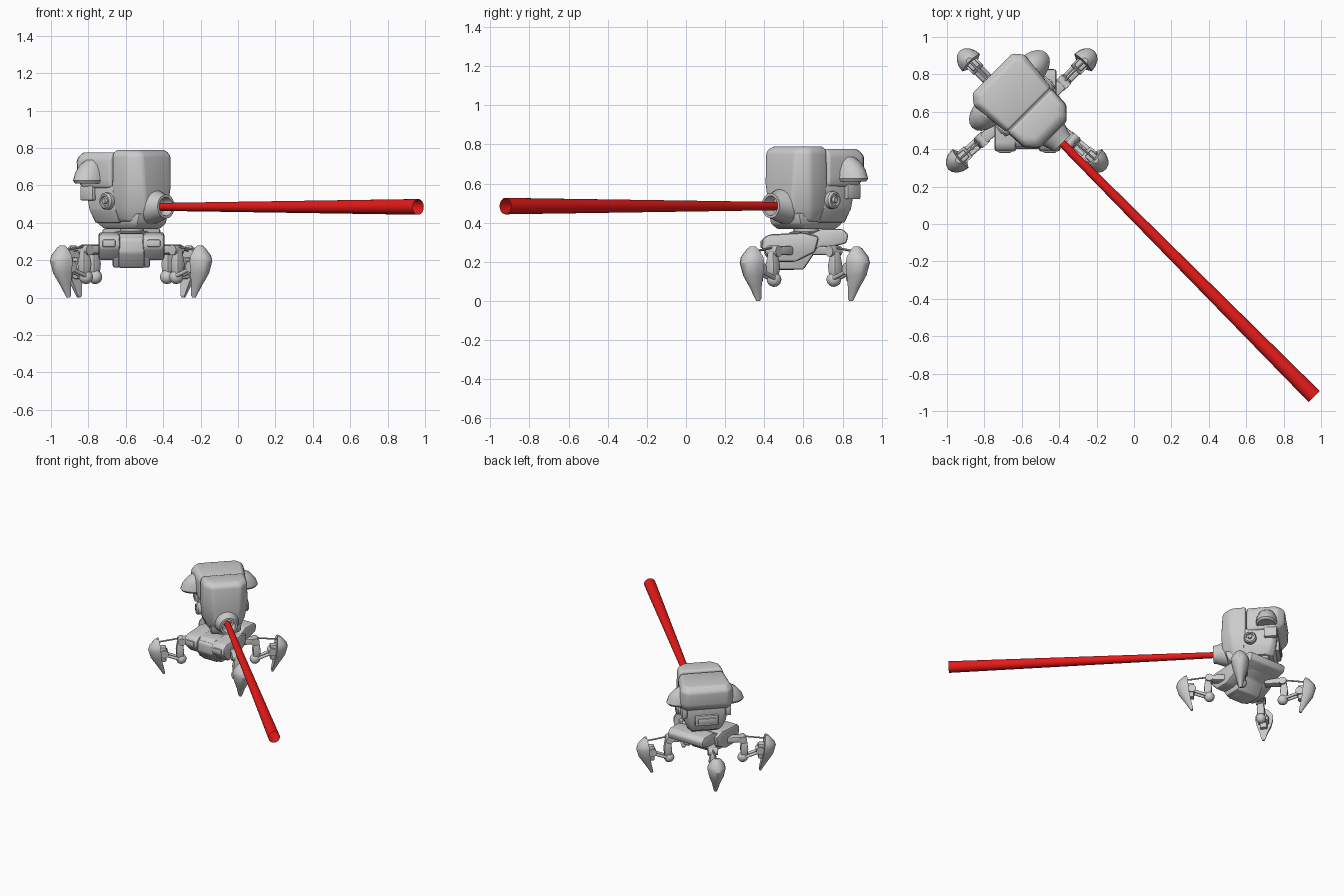
import bpy, bmesh
from math import sin, cos, pi, radians, atan2
from mathutils import Matrix, Vector

if "Cube" in bpy.data.objects:
    bpy.data.objects.remove(bpy.data.objects["Cube"])

CX, CY = -0.567, 0.615
HEAD = Matrix.Translation((CX, CY, 0)) @ Matrix.Rotation(radians(-45), 4, 'Z')  # x = forward
BASE = Matrix.Translation((-0.57, 0, 0))


def finish(name, bm, M, bevel=0, seg=2):
    bmesh.ops.recalc_face_normals(bm, faces=bm.faces)
    if bevel:
        edges = [e for e in bm.edges if len(e.link_faces) == 2 and e.calc_face_angle(0) > 0.3]
        bmesh.ops.bevel(bm, geom=edges, offset=bevel, segments=seg, profile=0.5,
                        affect='EDGES', clamp_overlap=True)
    bmesh.ops.transform(bm, matrix=M, verts=bm.verts)
    me = bpy.data.meshes.new(name)
    bm.to_mesh(me)
    bm.free()
    ob = bpy.data.objects.new(name, me)
    bpy.context.collection.objects.link(ob)
    return ob


def loft(name, rings, M, bevel=0, seg=2, closed=True, caps=True):
    """Skin a list of equal-length 3D rings."""
    bm = bmesh.new()
    vs = [[bm.verts.new(p) for p in r] for r in rings]
    n = len(rings[0])
    for a, b in zip(vs, vs[1:]):
        for i in range(n):
            j = (i + 1) % n
            bm.faces.new((a[i], a[j], b[j], b[i]))
    if caps:
        bm.faces.new(vs[0])
        bm.faces.new(vs[-1])
    return finish(name, bm, M, bevel, seg)


def lathe(name, prof, origin, axis, M, n=20, caps=True):
    """Revolve (distance, radius) pairs about an axis."""
    R = Matrix.Translation(origin) @ Vector(axis).to_track_quat('Z', 'Y').to_matrix().to_4x4()
    rings = [[(r * cos(2 * pi * i / n), r * sin(2 * pi * i / n), d) for i in range(n)] for d, r in prof]
    return loft(name, rings, M @ R, caps=caps)


def rod(name, a, b, r, M, r2=None, n=12):
    d = Vector(b) - Vector(a)
    return lathe(name, [(0, r), (d.length, r2 or r)], a, d, M, n)


def box(name, lo, hi, M, bevel=0.008):
    rings = [[(lo[0], lo[1], z), (hi[0], lo[1], z), (hi[0], hi[1], z), (lo[0], hi[1], z)]
             for z in (lo[2], hi[2])]
    return loft(name, rings, M, bevel)


def slab(name, prof, x0, x1, M, bevel=0.012):
    """Extrude a (y, z) side profile across x."""
    return loft(name, [[(x, y, z) for y, z in prof] for x in (x0, x1)], M, bevel)


def shell(half, z):
    """Mirrored plan section from (forward, side) points."""
    return [(f, s, z) for f, s in half] + [(f, -s, z) for f, s in reversed(half)]


# Head: front casing, rear hood, lower body, chin tray
loft("head_front_casing", [shell(h, z) for z, h in (
    (0.405, [(0.012, 0.12), (0.09, 0.12), (0.15, 0.08)]),
    (0.48, [(0.012, 0.155), (0.11, 0.145), (0.19, 0.085)]),
    (0.60, [(0.012, 0.168), (0.13, 0.162), (0.195, 0.10)]),
    (0.765, [(0.012, 0.165), (0.13, 0.158), (0.185, 0.105)]),
    (0.79, [(0.012, 0.145), (0.11, 0.135), (0.15, 0.09)]))], HEAD, 0.016, 3)
loft("head_hood", [shell(h, z) for z, h in (
    (0.585, [(0.006, 0.165), (-0.19, 0.18), (-0.225, 0.15)]),
    (0.63, [(0.006, 0.17), (-0.21, 0.195), (-0.265, 0.15)]),
    (0.74, [(0.006, 0.17), (-0.22, 0.192), (-0.27, 0.15)]),
    (0.777, [(0.006, 0.15), (-0.20, 0.165), (-0.235, 0.135)]))], HEAD, 0.014, 3)
loft("head_lower_body", [shell(h, z) for z, h in (
    (0.40, [(0.03, 0.125), (-0.14, 0.125), (-0.18, 0.10)]),
    (0.47, [(0.03, 0.155), (-0.17, 0.15), (-0.20, 0.12)]),
    (0.60, [(0.03, 0.162), (-0.19, 0.162), (-0.215, 0.14)]))], HEAD, 0.01)
loft("chin_tray", [shell(h, z) for z, h in (
    (0.368, [(0.12, 0.095), (-0.12, 0.095)]),
    (0.395, [(0.15, 0.11), (-0.15, 0.11)]),
    (0.45, [(0.165, 0.11), (-0.165, 0.12)]))], HEAD, 0.008)
box("rear_vent", (-0.225, -0.085, 0.455), (-0.16, 0.085, 0.535), HEAD)
box("rear_vent_slot", (-0.232, -0.065, 0.475), (-0.2, 0.065, 0.515), HEAD, 0.004)

# Ears, side knobs and side panels
for side, s in (("left", 1), ("right", -1)):
    arc = [pi * i / 10 for i in range(11)]
    loft(side + "_ear", [[(-0.14 + r * cos(a), s * (0.16 + d * sin(a)), z) for a in arc]
         for z, r, d in ((0.61, 0.07, 0.11), (0.625, 0.08, 0.122), (0.67, 0.074, 0.105),
                         (0.71, 0.058, 0.07), (0.735, 0.035, 0.03))], HEAD)
    lathe(side + "_knob", [(0, 0.045), (0.035, 0.045), (0.045, 0.037), (0.045, 0.028),
          (0.036, 0.025), (0.036, 0.016), (0.05, 0.013)], (-0.02, s * 0.145, 0.516), (0, s, 0), HEAD, 24)
    ys = sorted((s * 0.14, s * 0.18))
    box(side + "_panel", (-0.215, ys[0], 0.52), (-0.12, ys[1], 0.60), HEAD)

# Muzzle ring with a recessed lens, and the beam
lathe("muzzle", [(0.13, 0.10), (0.19, 0.085), (0.235, 0.068), (0.258, 0.064), (0.258, 0.05),
                 (0.20, 0.042), (0.196, 0.03), (0.205, 0.02)], (0, 0, 0.487), (1, 0, 0), HEAD, 28)
start, end = HEAD @ Vector((0.2, 0, 0.485)), Vector((0.9635, -0.9225, 0.485))
beam = lathe("beam", [(0, 0.021), ((end - start).length, 0.042)], start, end - start,
             Matrix(), 24, caps=False)
red = bpy.data.materials.new("beam_red")
red.diffuse_color = (0.8, 0.01, 0.01, 1)
red.use_nodes = True
red.node_tree.nodes["Principled BSDF"].inputs["Base Color"].default_value = red.diffuse_color
beam.data.materials.append(red)

# Neck and chassis
lathe("neck", [(0.33, 0.085), (0.352, 0.085), (0.356, 0.065), (0.40, 0.065)],
      (CX, CY, 0), (0, 0, 1), Matrix(), 24)
slab("chassis_keel", [(0.41, 0.26), (0.41, 0.325), (0.62, 0.345), (0.68, 0.362), (0.81, 0.362),
     (0.82, 0.30), (0.66, 0.25), (0.60, 0.16), (0.47, 0.16)], -0.1, 0.1, BASE)
slab("chassis_rear_deck", [(0.56, 0.28), (0.56, 0.335), (0.64, 0.345), (0.69, 0.368), (0.80, 0.368),
     (0.83, 0.34), (0.82, 0.295), (0.70, 0.265)], -0.155, 0.155, BASE)
slab("front_plate", [(0.40, 0.24), (0.40, 0.31), (0.44, 0.342), (0.56, 0.345), (0.56, 0.158),
     (0.46, 0.158)], -0.07, 0.07, BASE)
for side, s in (("left", -1), ("right", 1)):
    slab(side + "_chassis_lobe", [(0.387, 0.265), (0.387, 0.315), (0.42, 0.34), (0.60, 0.35),
         (0.68, 0.33), (0.66, 0.25), (0.56, 0.20), (0.45, 0.20)], s * 0.06, s * 0.176, BASE, 0.016)
    box(side + "_lobe_cap", (s * 0.12 - 0.035, 0.38, 0.27), (s * 0.12 + 0.035, 0.42, 0.31), BASE)

# Legs: local x points outward from the knee
LEGS = (("front_right", 0.24, 0.45, -41), ("front_left", -0.243, 0.45, 221),
        ("rear_right", 0.19, 0.755, 45), ("rear_left", -0.193, 0.755, 135))
half = [-pi / 2 + pi * i / 8 for i in range(9)]
for name, x, y, ang in LEGS:
    n = name + "_"
    M = BASE @ Matrix.Translation((x, y, 0)) @ Matrix.Rotation(radians(ang), 4, 'Z')
    box(n + "hip_arm", (-0.13, -0.03, 0.235), (0, 0.03, 0.28), M)
    rod(n + "hip_joint", (0, -0.035, 0.255), (0, 0.035, 0.255), 0.028, M, n=16)
    loft(n + "upper_link", [[(0.01 + a * w, b * w, z) for a, b in ((-1, -1), (1, -1), (1, 1), (-1, 1))]
         for z, w in ((0.11, 0.022), (0.18, 0.028), (0.255, 0.018))], M, 0.006)
    lathe(n + "knee", [(-0.036 * cos(pi * i / 10), 0.002 + 0.036 * sin(pi * i / 10)) for i in range(11)],
          (0, 0, 0.11), (0, 1, 0), M, 16)
    for i, s in enumerate((-1, 1)):
        rod(n + "lower_strut_%d" % i, (0, s * 0.02, 0.11), (0.15, s * 0.02, 0.165), 0.011, M)
    rod(n + "ankle_joint", (0.125, -0.036, 0.165), (0.125, 0.036, 0.165), 0.03, M, n=16)
    box(n + "ankle_block", (0.11, -0.026, 0.10), (0.17, 0.026, 0.215), M)
    rod(n + "tension_rod", (0, 0, 0.275), (0.17, 0, 0.25), 0.006, M, n=8)
    # Shin shield tapering to the foot
    loft(n + "shin_shield", [[(r + d * cos(a), w * sin(a), z) for a in half] for z, r, d, w in (
        (0.0, 0.122, 0.014, 0.010), (0.012, 0.118, 0.024, 0.016), (0.07, 0.132, 0.048, 0.030),
        (0.13, 0.145, 0.076, 0.052), (0.195, 0.152, 0.088, 0.066), (0.225, 0.155, 0.075, 0.062),
        (0.265, 0.16, 0.036, 0.034), (0.278, 0.163, 0.018, 0.018))], M)

# Smooth shading with sharp edges kept
for ob in bpy.context.scene.objects:
    ob.select_set(True)
    bpy.context.view_layer.objects.active = ob
bpy.ops.object.shade_smooth_by_angle(angle=radians(32))
